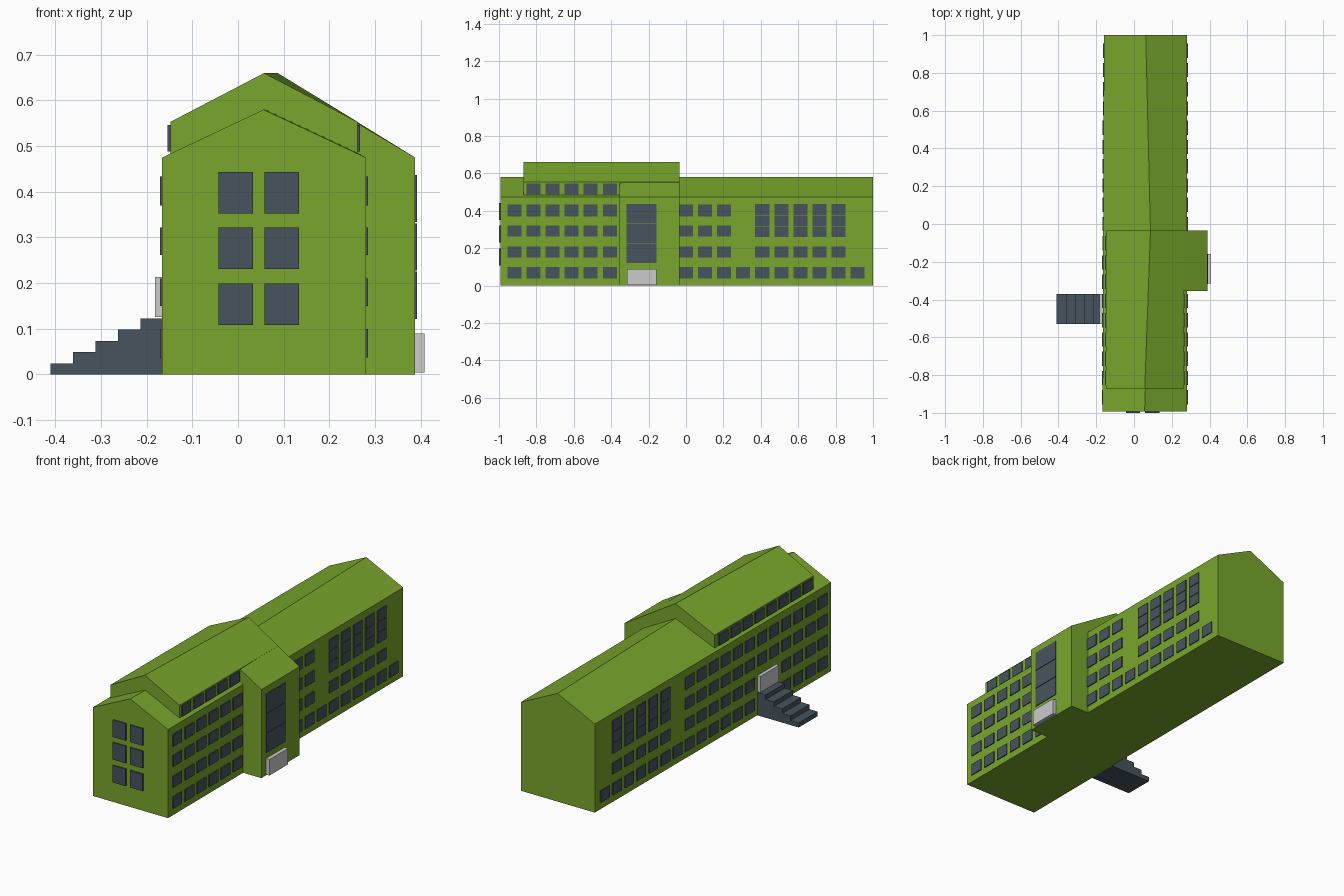
import bpy, bmesh

if "Cube" in bpy.data.objects:
    bpy.data.objects.remove(bpy.data.objects["Cube"])


def material(name, rgb):
    m = bpy.data.materials.new(name)
    m.diffuse_color = (*rgb, 1)
    m.use_nodes = True
    m.node_tree.nodes["Principled BSDF"].inputs["Base Color"].default_value = m.diffuse_color
    return m


GREEN = material("green_paint", (0.19, 0.38, 0.025))
SLATE = material("slate_glass", (0.062, 0.088, 0.11))


def finish(name, bm, mat):
    bmesh.ops.recalc_face_normals(bm, faces=bm.faces)
    mesh = bpy.data.meshes.new(name)
    bm.to_mesh(mesh)
    bm.free()
    if mat:
        mesh.materials.append(mat)
    ob = bpy.data.objects.new(name, mesh)
    bpy.context.collection.objects.link(ob)
    return ob


def loft(name, sections, mat):
    """Solid through a list of (y, [(x, z), ...]) cross-sections."""
    bm = bmesh.new()
    rings = [[bm.verts.new((x, y, z)) for x, z in pts] for y, pts in sections]
    n = len(rings[0])
    for a, b in zip(rings, rings[1:]):
        for i in range(n):
            j = (i + 1) % n
            bm.faces.new((a[i], a[j], b[j], b[i]))
    bm.faces.new(rings[0])
    bm.faces.new(rings[-1][::-1])
    return finish(name, bm, mat)


def boxes(name, spans, mat):
    """One object made of boxes, each (x0, x1, y0, y1, z0, z1)."""
    bm = bmesh.new()
    for x0, x1, y0, y1, z0, z1 in spans:
        vs = bmesh.ops.create_cube(bm, size=1)["verts"]
        for v in vs:
            v.co = (x1 if v.co.x > 0 else x0,
                    y1 if v.co.y > 0 else y0,
                    z1 if v.co.z > 0 else z0)
    return finish(name, bm, mat)


def house(left, right, ridge, base, eave, top):
    return [(left, base), (right, base), (right, eave), (ridge, top), (left, eave)]


# Main block with a long gable roof whose ridge bends slightly
loft("main_block", [
    (-0.993, house(-0.166, 0.28, 0.056, 0, 0.475, 0.58)),
    (-0.035, house(-0.163, 0.28, 0.087, 0, 0.475, 0.58)),
    (1.0, house(-0.159, 0.28, 0.062, 0, 0.475, 0.58))], GREEN)

# Raised upper storey
loft("upper_storey", [
    (-0.87, house(-0.148, 0.262, 0.057, 0.46, 0.553, 0.66)),
    (-0.035, house(-0.145, 0.262, 0.087, 0.46, 0.553, 0.66))], GREEN)


# Entrance wing, its roof running up to the upper ridge
def wing_profile(ridge):
    return [(0.27, 0), (0.388, 0), (0.388, 0.475), (ridge, 0.66),
            (ridge, 0.5), (0.27, 0.45)]


loft("entrance_wing", [(-0.356, wing_profile(0.076)),
                       (-0.034, wing_profile(0.087))], GREEN)

# Window grid shared by both long walls
ROWS = [(0.037, 0.1), (0.15, 0.21), (0.262, 0.322), (0.37, 0.434)]
PANES = [(0.26, 0.316), (0.319, 0.375), (0.378, 0.436)]
COLS = [-0.917 + 0.1019 * i for i in range(19)]
HALF = 0.0375


def left_wall(y):
    return -0.1625 + 0.0035 * y


def wall_windows(side):
    out = []

    def add(y, zs):
        x = 0.28 if side > 0 else left_wall(y)
        out.append((x - 0.005, x + 0.005, y - HALF, y + HALF, *zs))

    for i, y in enumerate(COLS):
        if side > 0 and 6 <= i <= 8:          # behind the wing
            continue
        for r, zs in enumerate(ROWS):
            tall = 13 <= i <= 17
            if r > 0 and i in (12, 18):       # blank wall
                continue
            if r > 1 and tall:
                continue
            if side < 0 and r < 2 and i in (4, 5):   # stairs and door
                continue
            add(y, zs)
        if 13 <= i <= 17:
            for zs in PANES:
                add(y, zs)
    return out


boxes("right_windows", wall_windows(1), SLATE)
boxes("left_windows", wall_windows(-1), SLATE)

# Upper storey windows
boxes("upper_right_windows",
      [(0.255, 0.267, y - HALF, y + HALF, 0.488, 0.546) for y in COLS[1:6]], SLATE)
boxes("upper_left_windows",
      [(-0.154, -0.14, y - HALF, y + HALF, 0.488, 0.546) for y in COLS[1:9]], SLATE)

# Front gable windows
boxes("front_windows",
      [(x, x + 0.076, -1.0, -0.985, z, z + 0.091)
       for x in (-0.043, 0.058) for z in (0.108, 0.231, 0.352)], SLATE)

# Tall stair window and door on the wing
boxes("wing_window", [(0.38, 0.392, -0.318, -0.158, z, z + 0.103)
                      for z in (0.122, 0.228, 0.334)], SLATE)
boxes("wing_door", [(0.38, 0.408, -0.316, -0.158, 0.004, 0.09)], None)

# Side door and its outside steps
boxes("side_door", [(-0.182, -0.155, -0.53, -0.37, 0.126, 0.213)], None)
steps = [(-0.41, 0), (-0.155, 0), (-0.155, 0.123)]
for k in range(4, -1, -1):
    x, z = -0.41 + 0.049 * k, 0.0245 * (k + 1)
    if k < 4:
        steps.append((x + 0.049, z))
    else:
        steps[-1] = (-0.155, z)
    steps.append((x, z))
loft("side_steps", [(-0.53, steps), (-0.37, steps)], SLATE)
